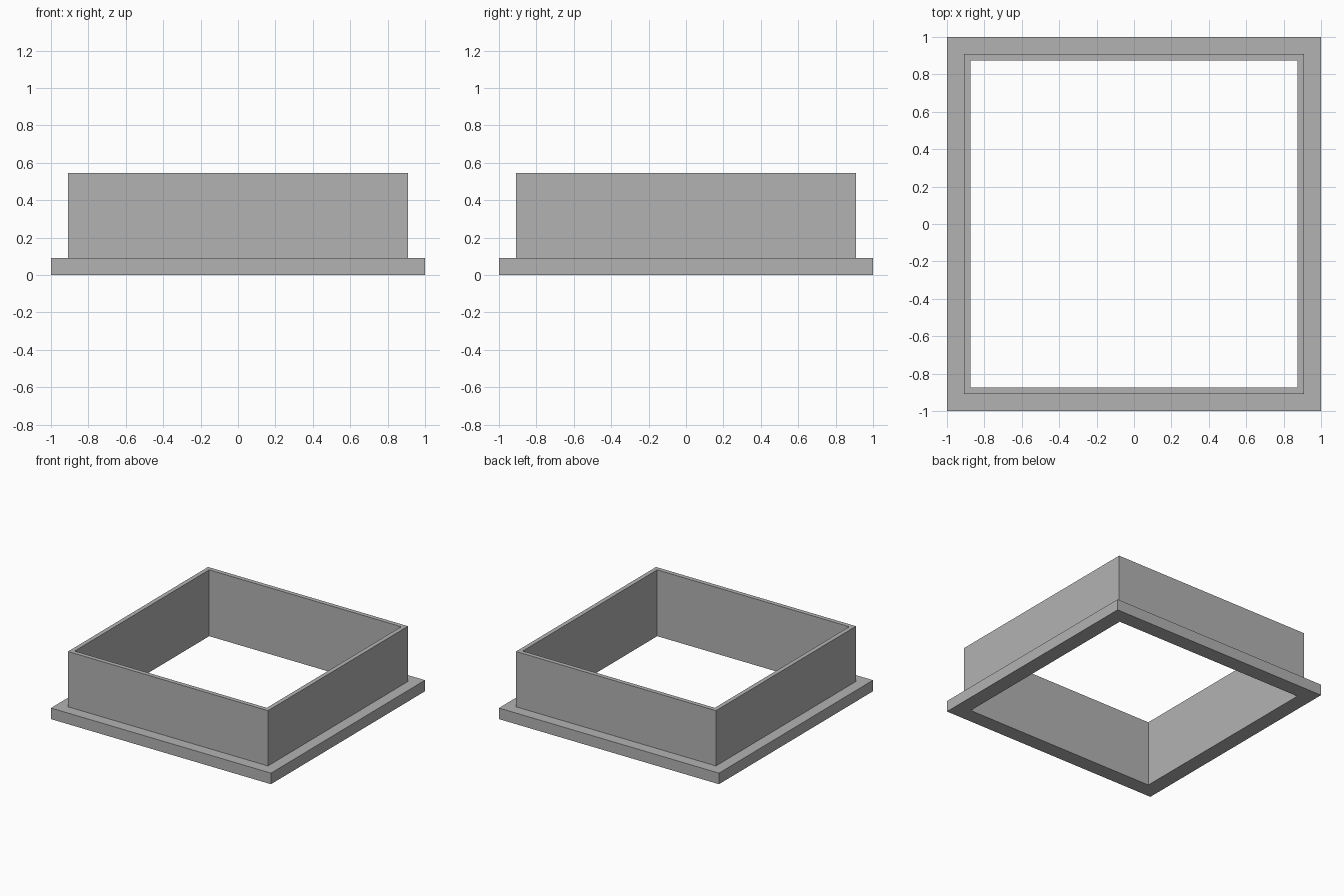
import bpy
import bmesh

cube = bpy.data.objects.get("Cube")
if cube:
    bpy.data.objects.remove(cube, do_unlink=True)

# Material
grey = bpy.data.materials.new("plain_grey")
grey.use_nodes = True
colour = (0.45, 0.45, 0.45, 1)
grey.diffuse_color = colour
grey.node_tree.nodes["Principled BSDF"].inputs["Base Color"].default_value = colour

# Main dimensions, as half widths and heights
FLANGE, WALL, OPENING = 1.0, 0.909, 0.873
FLANGE_TOP, WALL_TOP = 0.091, 0.545


def square_ring(name, profile, material):
    """Sweep a closed (half width, height) profile around a square with mitred corners."""
    bm = bmesh.new()
    corners = [(-1, -1), (1, -1), (1, 1), (-1, 1)]
    loops = [[bm.verts.new((sx * w, sy * w, z)) for sx, sy in corners] for w, z in profile]
    for low, high in zip(loops, loops[1:] + loops[:1]):
        for i in range(4):
            j = (i + 1) % 4
            bm.faces.new((low[i], low[j], high[j], high[i]))
    bmesh.ops.recalc_face_normals(bm, faces=bm.faces)
    mesh = bpy.data.meshes.new(name)
    bm.to_mesh(mesh)
    bm.free()
    mesh.materials.append(material)
    obj = bpy.data.objects.new(name, mesh)
    bpy.context.collection.objects.link(obj)
    return obj


# Upright collar with an outward base flange, in one L-shaped section
square_ring("flanged_collar", [
    (OPENING, 0), (FLANGE, 0), (FLANGE, FLANGE_TOP),
    (WALL, FLANGE_TOP), (WALL, WALL_TOP), (OPENING, WALL_TOP),
], grey)
